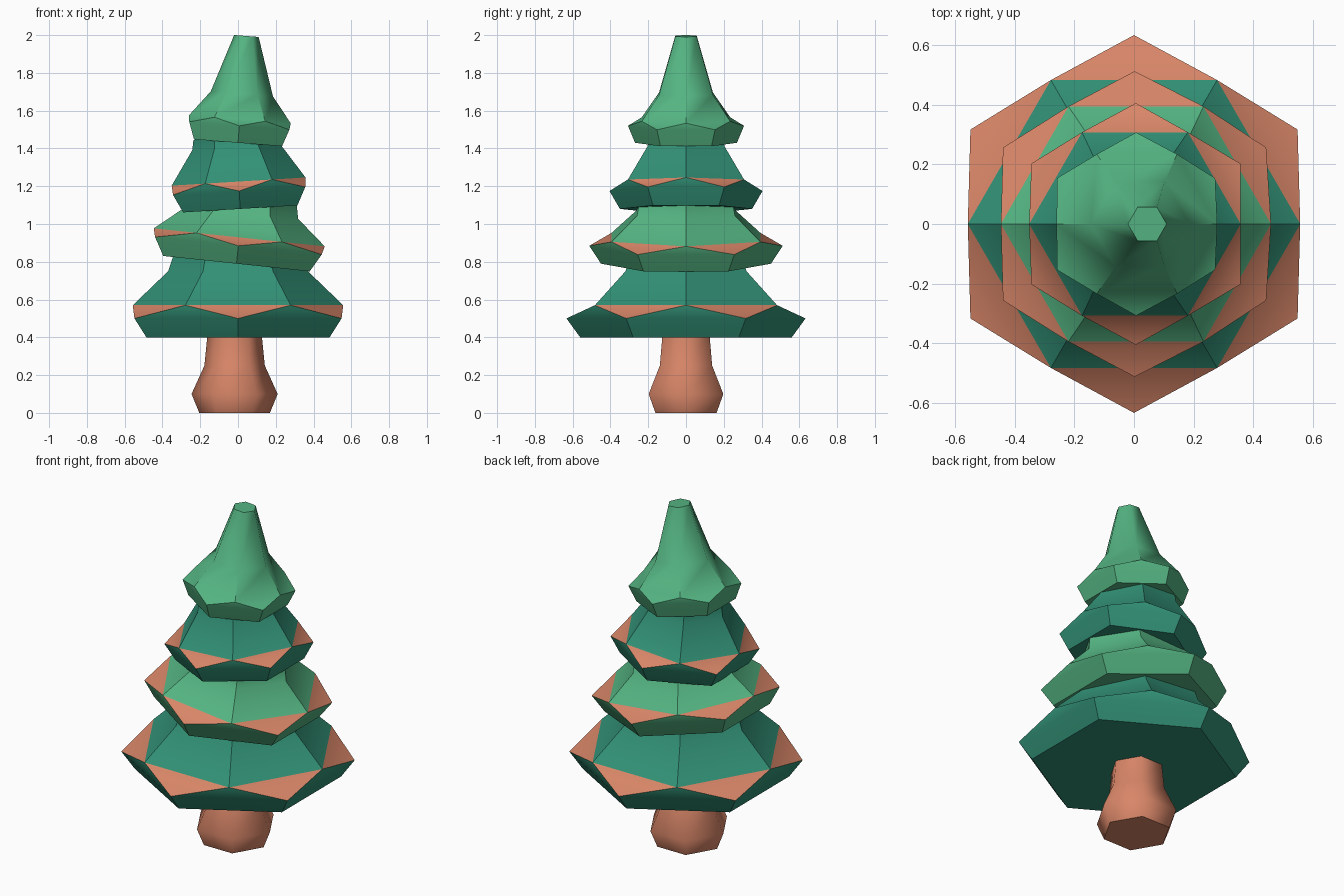
import bpy, bmesh
from math import radians, sin, cos
from mathutils import Matrix

cube = bpy.data.objects.get("Cube")
if cube:
    bpy.data.objects.remove(cube, do_unlink=True)

SIDES = 6


def make_material(name, rgb):
    mat = bpy.data.materials.new(name)
    mat.use_nodes = True
    mat.diffuse_color = (*rgb, 1)
    bsdf = mat.node_tree.nodes["Principled BSDF"]
    bsdf.inputs["Base Color"].default_value = (*rgb, 1)
    return mat


TEAL = make_material("teal_green", (0.032, 0.283, 0.181))
LIGHT = make_material("light_green", (0.089, 0.456, 0.223))
BROWN = make_material("warm_brown", (0.686, 0.238, 0.138))


def add_ring(bm, radius, height, turn=0.0):
    step = 360 / SIDES
    angles = [radians(step * (i + turn)) for i in range(SIDES)]
    return [bm.verts.new((radius * cos(a), radius * sin(a), height)) for a in angles]


def bridge(bm, low, high):
    for i in range(SIDES):
        j = (i + 1) % SIDES
        bm.faces.new((low[i], low[j], high[j], high[i]))


def finish(bm, name, materials, location, tilt=0.0):
    bmesh.ops.recalc_face_normals(bm, faces=bm.faces)
    bm.transform(Matrix.Translation(location) @ Matrix.Rotation(radians(tilt), 4, 'Y'))
    mesh = bpy.data.meshes.new(name)
    bm.to_mesh(mesh)
    bm.free()
    for mat in materials:
        mesh.materials.append(mat)
    obj = bpy.data.objects.new(name, mesh)
    bpy.context.collection.objects.link(obj)
    return obj


def smooth(obj, degrees):
    bpy.ops.object.select_all(action='DESELECT')
    obj.select_set(True)
    bpy.context.view_layer.objects.active = obj
    bpy.ops.object.shade_smooth_by_angle(angle=radians(degrees))


def make_tier(name, materials, radii, heights, location, tilt):
    """Skirt: two lower rings turned half a step from the upper ones."""
    bm = bmesh.new()
    turns = (0.5, 0.5, 0, 0, 0)
    rings = [add_ring(bm, *args) for args in zip(radii, heights, turns)]
    base, rim, shoulder, neck, top = rings
    bm.faces.new(base)
    bridge(bm, base, rim)
    # Zigzag band: corner facets use the last material
    for i in range(SIDES):
        j = (i + 1) % SIDES
        corner = bm.faces.new((rim[i], shoulder[j], shoulder[i]))
        corner.material_index = len(materials) - 1
        bm.faces.new((rim[i], rim[j], shoulder[j]))
    bridge(bm, shoulder, neck)
    bridge(bm, neck, top)
    bm.faces.new(top)
    obj = finish(bm, name, materials, location, tilt)
    smooth(obj, 40)
    return obj


# Trunk: swollen foot, smooth sides and flat ends
bm = bmesh.new()
profile = ((0.187, 0), (0.228, 0.1), (0.16, 0.25), (0.143, 0.42))
rings = [add_ring(bm, r, z) for r, z in profile]
for low, high in zip(rings, rings[1:]):
    bridge(bm, low, high)
for face in bm.faces:
    face.smooth = True
bm.faces.new(rings[0])
bm.faces.new(rings[-1])
finish(bm, "trunk", [BROWN], (-0.018, 0, 0))

# Branch tiers, each leaning a different way
make_tier("bottom_tier", [TEAL, BROWN], (0.56, 0.633, 0.557, 0.37, 0.34),
          (0, 0.1, 0.17, 0.35, 0.44), (0, 0, 0.4), 0)
make_tier("second_tier", [LIGHT, BROWN], (0.45, 0.512, 0.455, 0.3, 0.285),
          (0, 0.095, 0.14, 0.27, 0.34), (-0.008, 0, 0.79), 6)
make_tier("third_tier", [TEAL, BROWN], (0.35, 0.405, 0.355, 0.235, 0.225),
          (0, 0.095, 0.145, 0.325, 0.38), (0.012, 0, 1.08), -3.5)
tip = make_tier("tip", [LIGHT], (0.27, 0.307, 0.27, 0.165, 0.065),
                (0, 0.09, 0.125, 0.26, 0.567), (0, 0, 1.43), 4.5)

# Soften the vertical ridges of the spire
for edge in tip.data.edges:
    zs = [tip.data.vertices[v].co.z for v in edge.vertices]
    if min(zs) > 1.65 and max(zs) - min(zs) > 0.1:
        edge.use_edge_sharp = False
